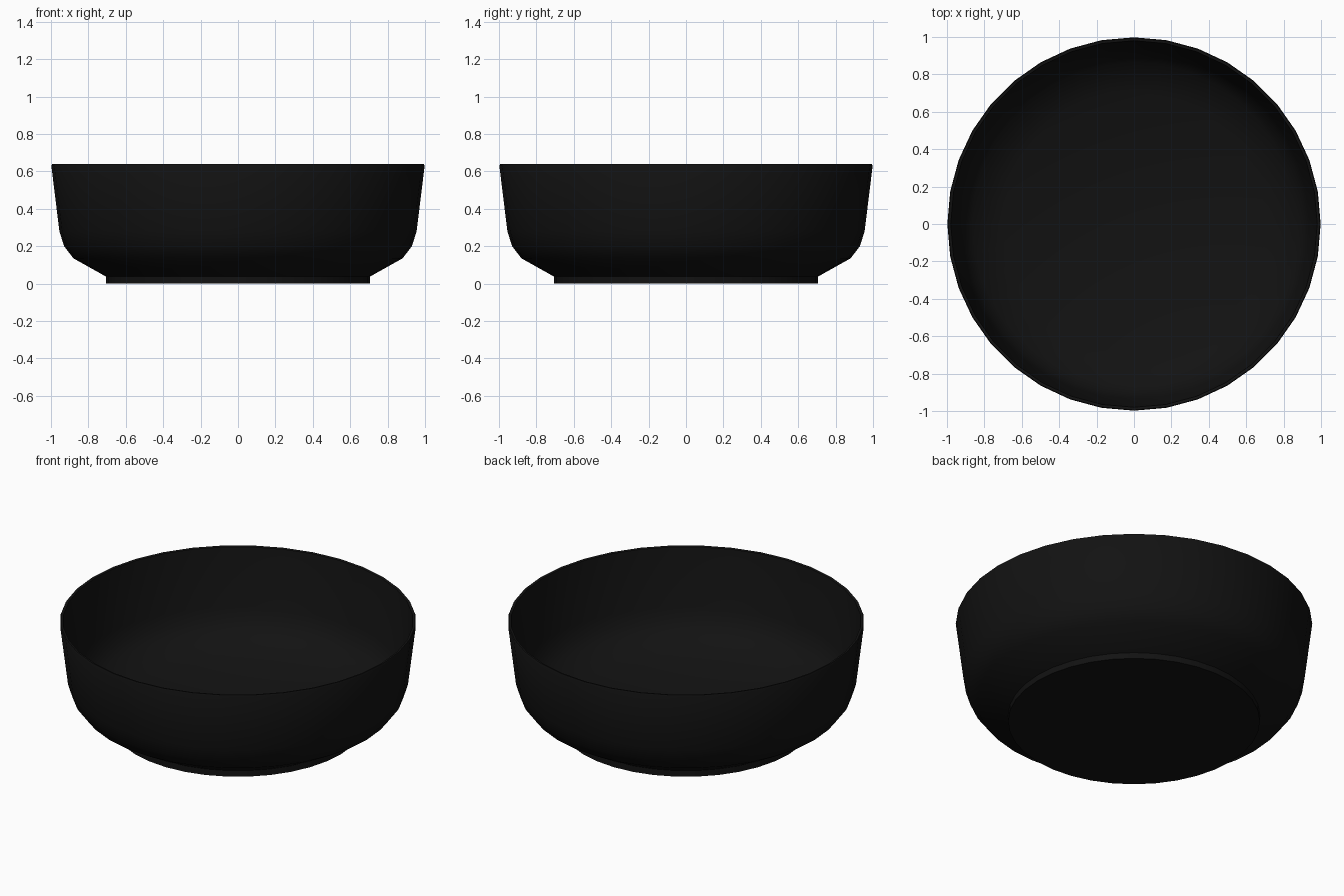
import bpy, bmesh, math

if "Cube" in bpy.data.objects:
    bpy.data.objects.remove(bpy.data.objects["Cube"])

SIDES = 36

# Closed profile (radius, height): underside, foot, outer wall, rim, inner wall, floor
profile = [
    (0, 0), (0.705, 0), (0.705, 0.037), (0.88, 0.135), (0.93, 0.2),
    (0.955, 0.28), (0.998, 0.63), (0.994, 0.638), (0.98, 0.635),
    (0.935, 0.285), (0.91, 0.21), (0.865, 0.152), (0.70, 0.06), (0, 0.055),
]


def lathe(name, pts):
    bm = bmesh.new()
    rings = []
    for r, z in pts:
        n = SIDES if r else 1
        rings.append([bm.verts.new((r * math.cos(2 * math.pi * i / SIDES),
                                    r * math.sin(2 * math.pi * i / SIDES), z))
                      for i in range(n)])
    for a, b in zip(rings, rings[1:]):
        for i in range(SIDES):
            j = (i + 1) % SIDES
            quad = [a[i % len(a)], a[j % len(a)], b[j % len(b)], b[i % len(b)]]
            bm.faces.new(list(dict.fromkeys(quad)))
    bmesh.ops.recalc_face_normals(bm, faces=bm.faces)
    mesh = bpy.data.meshes.new(name)
    bm.to_mesh(mesh)
    bm.free()
    obj = bpy.data.objects.new(name, mesh)
    bpy.context.collection.objects.link(obj)
    return obj


# Bowl with a short foot and thin wall
bowl = lathe("bowl", profile)
black = bpy.data.materials.new("black_glaze")
black.diffuse_color = (0.006, 0.006, 0.006, 1)
black.use_nodes = True
black.node_tree.nodes["Principled BSDF"].inputs["Base Color"].default_value = black.diffuse_color
bowl.data.materials.append(black)

bpy.context.view_layer.objects.active = bowl
bowl.select_set(True)
bpy.ops.object.shade_smooth_by_angle(angle=math.radians(40))
